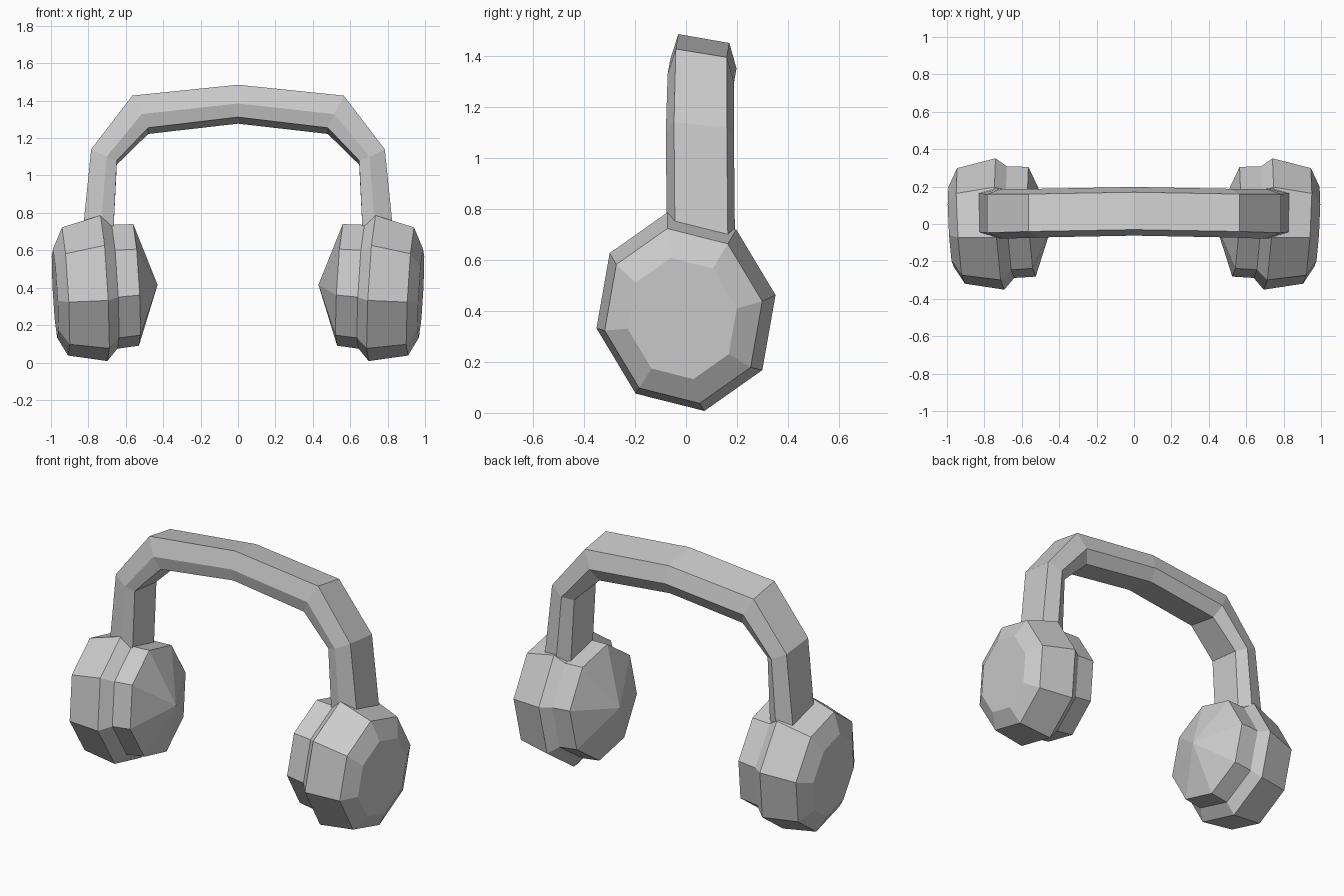
import bpy, bmesh
from math import sin, cos, pi, radians

if "Cube" in bpy.data.objects:
    bpy.data.objects.remove(bpy.data.objects["Cube"])


def loft(name, rings, cap_start=None):
    """Skin a list of closed rings, cap the end, and mirror across x = 0."""
    bm = bmesh.new()
    loops = [[bm.verts.new(p) for p in ring] for ring in rings]
    n = len(loops[0])
    for a, b in zip(loops, loops[1:]):
        for i in range(n):
            j = (i + 1) % n
            bm.faces.new((a[i], a[j], b[j], b[i]))
    bm.faces.new(loops[-1])
    if cap_start:
        tip = bm.verts.new(cap_start)
        for i in range(n):
            bm.faces.new((tip, loops[0][i], loops[0][(i + 1) % n]))
    bmesh.ops.recalc_face_normals(bm, faces=bm.faces)
    # open shells (the half band) must face away from their own middle
    if not cap_start:
        f = max(bm.faces, key=lambda f: f.calc_center_median().z)
        if f.normal.z < 0:
            bmesh.ops.reverse_faces(bm, faces=bm.faces)
    mesh = bpy.data.meshes.new(name)
    bm.to_mesh(mesh)
    bm.free()
    ob = bpy.data.objects.new(name, mesh)
    bpy.context.collection.objects.link(ob)
    mod = ob.modifiers.new("Mirror", 'MIRROR')
    mod.use_axis[0] = True
    mod.merge_threshold = 0.001
    return ob


def cup_ring(x, y, z, scale):
    """Tilted, slightly oval octagon across the ear axis."""
    t = radians(10.5)
    pts = []
    for i in range(8):
        u = 0.357 * scale * cos(i * pi / 4)
        v = 0.396 * scale * sin(i * pi / 4)
        dy = u * cos(t) - v * sin(t)
        dz = u * sin(t) + v * cos(t)
        pts.append((x + 0.056 * dy + 0.057 * dz, y + dy, z + dz))
    return pts


# Ear cups: padded inner cone, step, wide shell, outer face
loft("ear_cups", [
    cup_ring(0.545, 0.012, 0.415, 0.835),
    cup_ring(0.660, 0.010, 0.405, 0.85),
    cup_ring(0.717, 0.0, 0.397, 1.0),
    cup_ring(0.925, -0.01, 0.38, 0.88),
    cup_ring(0.978, -0.015, 0.37, 0.61),
], cap_start=(0.43, 0.02, 0.415))


# Headband: six-sided section; front (x, z) of outer, middle and inner edges,
# then the front y, width and drop of the back edges
stations = [
    ((0, 1.485), (0, 1.385), (0, 1.312), -0.030, 0.200, 0.035),
    ((0.565, 1.427), (0.515, 1.328), (0.480, 1.255), -0.040, 0.200, 0.033),
    ((0.785, 1.140), (0.703, 1.100), (0.648, 1.080), -0.047, 0.207, 0.022),
    ((0.832, 0.680), (0.737, 0.670), (0.668, 0.660), -0.043, 0.207, 0.0),
]
rings = []
for outer, mid, inner, y, w, drop in stations:
    front = [(outer, y, w), (mid, y - 0.032, w + 0.06), (inner, y - 0.015, w)]
    ring = [(p[0], fy, p[1]) for p, fy, fw in front]
    ring += [(p[0], fy + fw, p[1] - drop) for p, fy, fw in reversed(front)]
    rings.append(ring)
loft("headband", rings)
